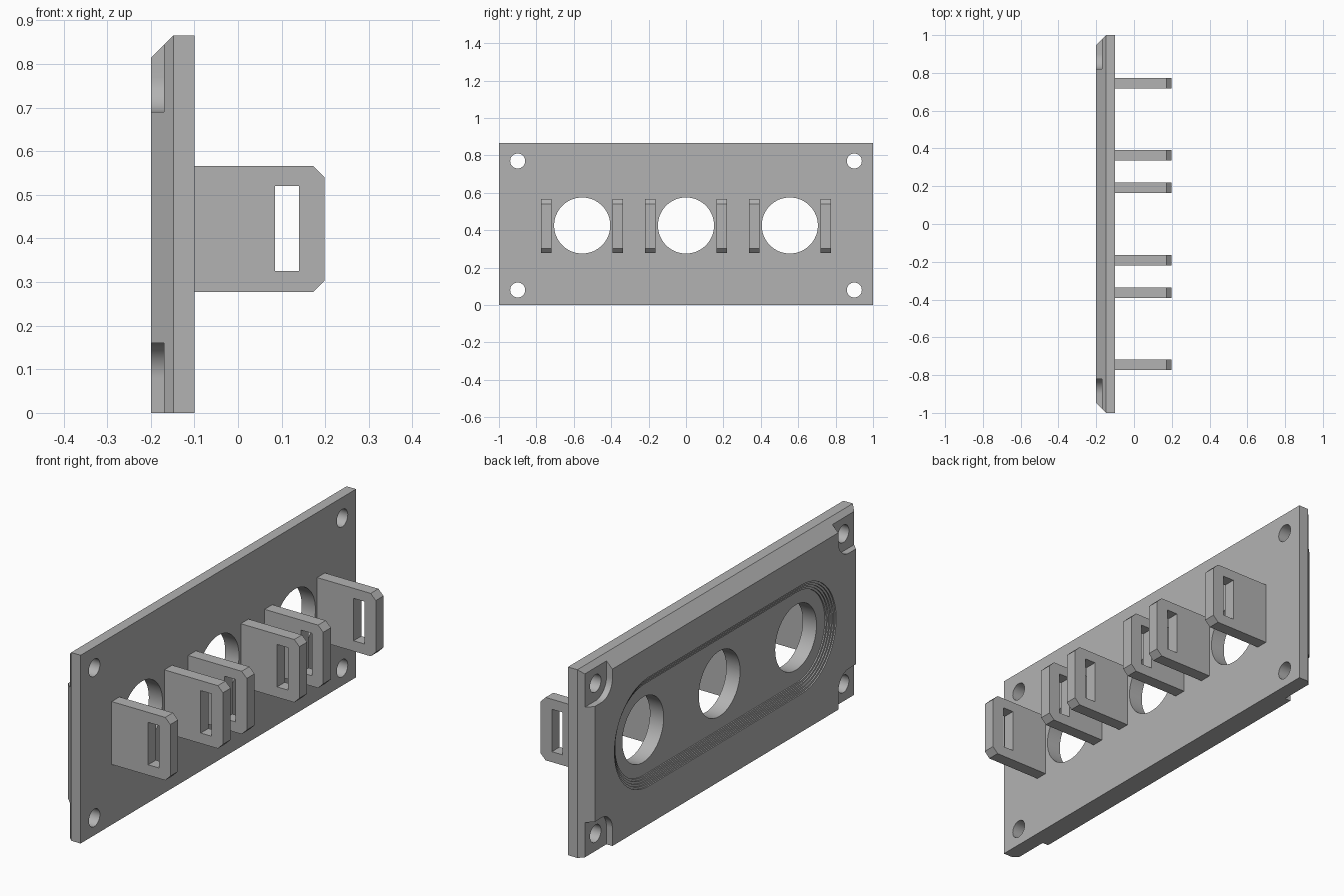
import bpy, bmesh, math

cube = bpy.data.objects.get("Cube")
if cube:
    bpy.data.objects.remove(cube, do_unlink=True)

grey = bpy.data.materials.new("plain grey")
grey.use_nodes = True
grey.diffuse_color = (0.45, 0.45, 0.45, 1)
grey.node_tree.nodes["Principled BSDF"].inputs["Base Color"].default_value = (0.45, 0.45, 0.45, 1)


def loft(name, rings):
    """Solid skinned through matching rings of points, capped at both ends."""
    bm = bmesh.new()
    loops = [[bm.verts.new(p) for p in ring] for ring in rings]
    n = len(loops[0])
    for a, b in zip(loops, loops[1:]):
        for i in range(n):
            j = (i + 1) % n
            bm.faces.new((a[i], a[j], b[j], b[i]))
    bm.faces.new(loops[0])
    bm.faces.new(loops[-1])
    bmesh.ops.recalc_face_normals(bm, faces=bm.faces)
    mesh = bpy.data.meshes.new(name)
    bm.to_mesh(mesh)
    bm.free()
    mesh.materials.append(grey)
    ob = bpy.data.objects.new(name, mesh)
    bpy.context.collection.objects.link(ob)
    return ob


def prism_x(name, outline, x0, x1):
    return loft(name, [[(x, y, z) for y, z in outline] for x in (x0, x1)])


def prism_y(name, outline, y0, y1):
    return loft(name, [[(x, y, z) for x, z in outline] for y in (y0, y1)])


def arc(cy, cz, r, start, end, steps):
    angles = [math.radians(start + (end - start) * i / steps) for i in range(steps + 1)]
    return [(cy + r * math.cos(a), cz + r * math.sin(a)) for a in angles]


def select_only(ob):
    bpy.ops.object.select_all(action='DESELECT')
    ob.select_set(True)
    bpy.context.view_layer.objects.active = ob


def cut(target, cutter):
    cutter.hide_render = True
    mod = target.modifiers.new("cut", 'BOOLEAN')
    mod.operation, mod.solver, mod.object = 'DIFFERENCE', 'EXACT', cutter
    select_only(target)
    bpy.ops.object.modifier_apply(modifier=mod.name)
    bpy.data.objects.remove(cutter, do_unlink=True)


BACK, FRONT, HEIGHT, BEVEL = -0.2, -0.1, 0.865, 0.052
PORT_Y, PORT_Z = 0.555, 0.425


def plate_ring(x, inset):
    w, top = 1 - inset, HEIGHT - inset
    return [(x, -w, 0), (x, w, 0), (x, w, top), (x, -w, top)]


# Face plate, bevelled on its top and side edges
plate = loft("face_plate", [plate_ring(FRONT, 0), plate_ring(BACK + BEVEL, 0),
                            plate_ring(BACK, BEVEL)])

# Terraced oblong recess
STEPS = 5
for i in range(STEPS):
    r = 0.25 - 0.01 * i
    oblong = (arc(PORT_Y, PORT_Z, r, -90, 90, 32)
              + arc(-PORT_Y, PORT_Z, r, 90, 270, 32))
    cut(plate, prism_x("recess_cutter", oblong, BACK - 0.1, BACK + 0.006 * (i + 1)))

# Three large ports
for y in (-PORT_Y, 0, PORT_Y):
    cut(plate, prism_x("port_cutter", arc(y, PORT_Z, 0.15, 0, 360, 64)[:-1], -0.4, 0.1))

# Corner screw holes with open rounded pockets
for sy in (-1, 1):
    for sz, z in ((-1, 0.08), (1, 0.77)):
        pocket = arc(0, 0, 0.08, 180, 270, 16) + [(0.2, -0.08), (0.2, 0.2), (-0.08, 0.2)]
        pocket = [(sy * (0.9 + u), z + sz * v) for u, v in pocket]
        cut(plate, prism_x("pocket_cutter", pocket, BACK - 0.1, BACK + 0.03))
        cut(plate, prism_x("screw_cutter", arc(sy * 0.9, z, 0.04, 0, 360, 32)[:-1], -0.4, 0.1))

select_only(plate)
bpy.ops.object.shade_smooth_by_angle(angle=math.radians(30))

# Slotted tabs, one pair around each port
LOW, HIGH, TIP, C = 0.277, 0.566, 0.198, 0.026
tab_outline = [(FRONT - 0.01, LOW), (TIP - C, LOW), (TIP, LOW + C),
               (TIP, HIGH - C), (TIP - C, HIGH), (FRONT - 0.01, HIGH)]
slot_outline = [(0.085, 0.325), (0.14, 0.325), (0.14, 0.52), (0.085, 0.52)]
for port, py in (("right", -PORT_Y), ("middle", 0), ("left", PORT_Y)):
    for side, s in (("a", -1), ("b", 1)):
        y = py + s * 0.191
        tab = prism_y(f"{port}_tab_{side}", tab_outline, y - 0.028, y + 0.028)
        cut(tab, prism_y("slot_cutter", slot_outline, y - 0.1, y + 0.1))
